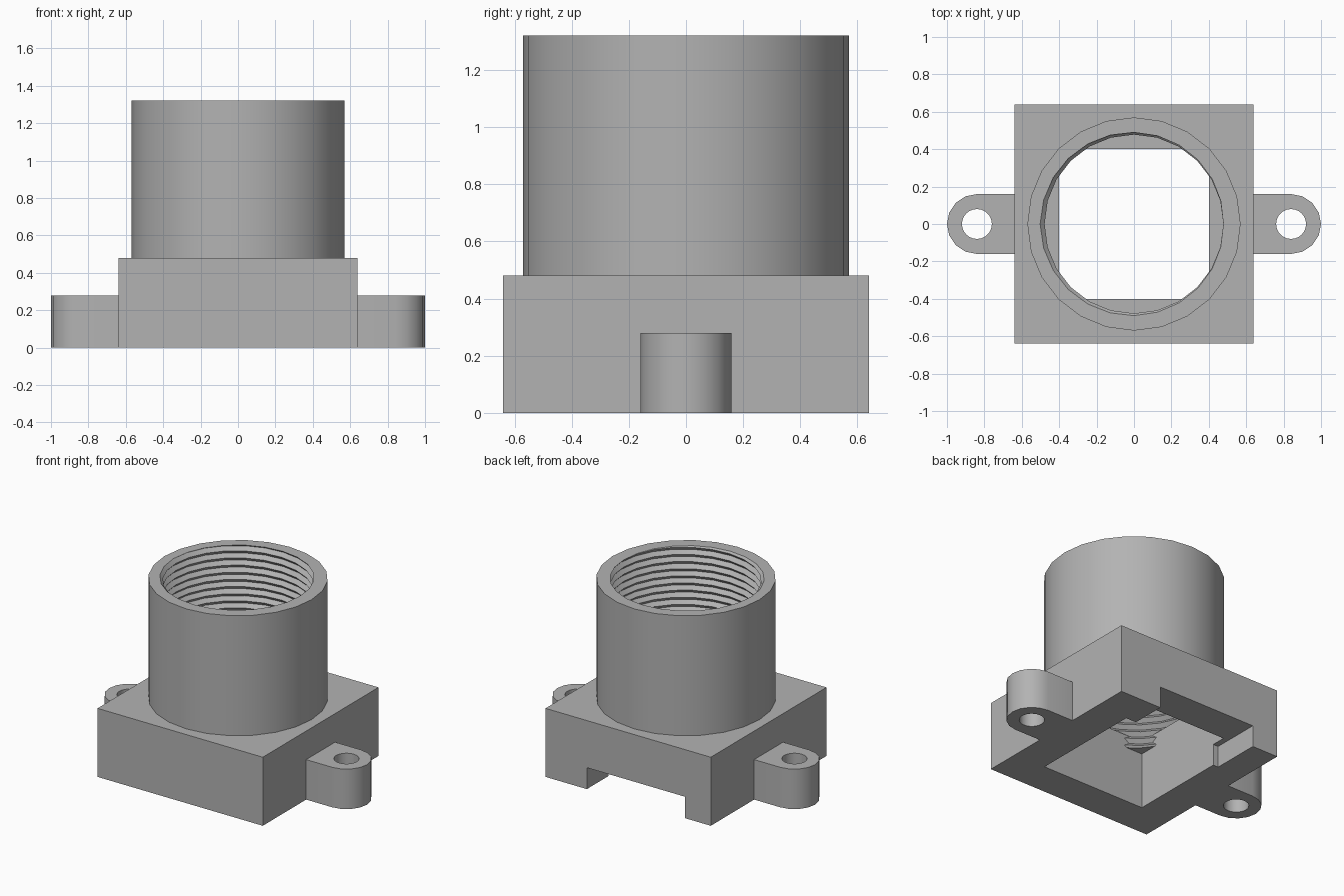
import bpy
import bmesh
from math import cos, sin, pi

if "Cube" in bpy.data.objects:
    bpy.data.objects.remove(bpy.data.objects["Cube"])

SIDES = 24        # facets round the barrel
BOX_HALF = 0.64   # half width of the base
BOX_TOP = 0.48
TOP = 1.32
HOLE_HALF = 0.40  # half width of the square opening

grey = bpy.data.materials.new("plain_grey")
grey.use_nodes = True
grey.diffuse_color = (0.45, 0.45, 0.45, 1)
grey.node_tree.nodes["Principled BSDF"].inputs["Base Color"].default_value = grey.diffuse_color


def finish(name, bm):
    """Turn a bmesh into a linked, coloured object."""
    bmesh.ops.recalc_face_normals(bm, faces=bm.faces[:])
    mesh = bpy.data.meshes.new(name)
    bm.to_mesh(mesh)
    bm.free()
    mesh.materials.append(grey)
    obj = bpy.data.objects.new(name, mesh)
    bpy.context.collection.objects.link(obj)
    return obj


def prism(name, outline, z0, z1):
    """Extrude a flat outline from z0 to z1."""
    bm = bmesh.new()
    face = bm.faces.new([bm.verts.new((x, y, z0)) for x, y in outline])
    out = bmesh.ops.extrude_face_region(bm, geom=[face])
    for v in out["geom"]:
        if isinstance(v, bmesh.types.BMVert):
            v.co.z = z1
    return finish(name, bm)


def block(name, x0, x1, y0, y1, z0, z1):
    return prism(name, [(x0, y0), (x1, y0), (x1, y1), (x0, y1)], z0, z1)


def arc(cx, r, start, end, steps):
    angles = [start + (end - start) * i / steps for i in range(steps + 1)]
    return [(cx + r * cos(a), r * sin(a)) for a in angles]


def circle(cx, r, sides):
    return arc(cx, r, 0, 2 * pi, sides)[:-1]


def boolean(obj, cutter, operation="DIFFERENCE"):
    mod = obj.modifiers.new("cut", "BOOLEAN")
    mod.operation, mod.solver, mod.object = operation, "EXACT", cutter
    bpy.context.view_layer.objects.active = obj
    bpy.ops.object.modifier_apply(modifier=mod.name)


def thread_cutter(crest, root, pitch, z0, z1):
    """Solid screw: one helical strip with V grooves, closed at both ends."""
    bm = bmesh.new()
    count = int((z1 - z0) / pitch) * SIDES

    def helix(r, lift, n):
        return [bm.verts.new((r * cos(2 * pi * k / SIDES), r * sin(2 * pi * k / SIDES),
                              z0 + lift + pitch * k / SIDES)) for k in range(n)]

    inner = helix(crest, 0, count + SIDES + 1)
    outer = helix(root, pitch / 2, count + 1)
    for k in range(count):
        bm.faces.new((inner[k], inner[k + 1], outer[k + 1], outer[k]))
        bm.faces.new((outer[k], outer[k + 1], inner[k + 1 + SIDES], inner[k + SIDES]))
    rims = [e for e in bm.edges if e.is_boundary]
    low = bm.verts.new((0, 0, z0 - pitch))
    high = bm.verts.new((0, 0, z1 + 3 * pitch))
    middle = (z0 + z1) / 2
    for e in rims:
        a, b = e.verts
        bm.faces.new((a, b, low if a.co.z < middle else high))
    return finish("thread_cutter", bm)


# Threaded barrel
thread = thread_cutter(0.478, 0.502, 0.05, 0.22, 1.45)
barrel = prism("threaded_barrel", circle(0, 0.57, SIDES), BOX_TOP, TOP)
boolean(barrel, thread)

# Square base: lower chamber, narrower threaded throat, cable notch at the back
base = block("square_base", -BOX_HALF, BOX_HALF, -BOX_HALF, BOX_HALF, 0, BOX_TOP)
chamber = block("chamber_cutter", -HOLE_HALF, HOLE_HALF, -HOLE_HALF, HOLE_HALF, -0.1, 0.39)
throat = block("throat_cutter", -HOLE_HALF, HOLE_HALF, -HOLE_HALF, HOLE_HALF, 0.34, 0.6)
notch = block("notch_cutter", -0.44, 0.32, 0.3, 0.8, -0.1, 0.15)
boolean(throat, thread, "INTERSECT")
for cutter in (throat, chamber, notch):
    boolean(base, cutter)

# Mounting tabs with screw holes
parts = [barrel, base]
cutters = [thread, chamber, throat, notch]
for side, name in ((1, "left_tab"), (-1, "right_tab")):
    outline = [(BOX_HALF, -0.16)] + arc(0.84, 0.16, -pi / 2, pi / 2, 8) + [(BOX_HALF, 0.16)]
    tab = prism(name, [(side * x, y) for x, y in outline], 0, 0.28)
    hole = prism("hole_cutter", circle(side * 0.84, 0.08, SIDES), -0.1, 0.4)
    boolean(tab, hole)
    parts.append(tab)
    cutters.append(hole)

for cutter in cutters:
    bpy.data.objects.remove(cutter)

# Smooth the round walls, keep the edges crisp
bpy.ops.object.select_all(action="DESELECT")
for part in parts:
    part.select_set(True)
bpy.context.view_layer.objects.active = base
bpy.ops.object.shade_smooth_by_angle(angle=pi / 6)
